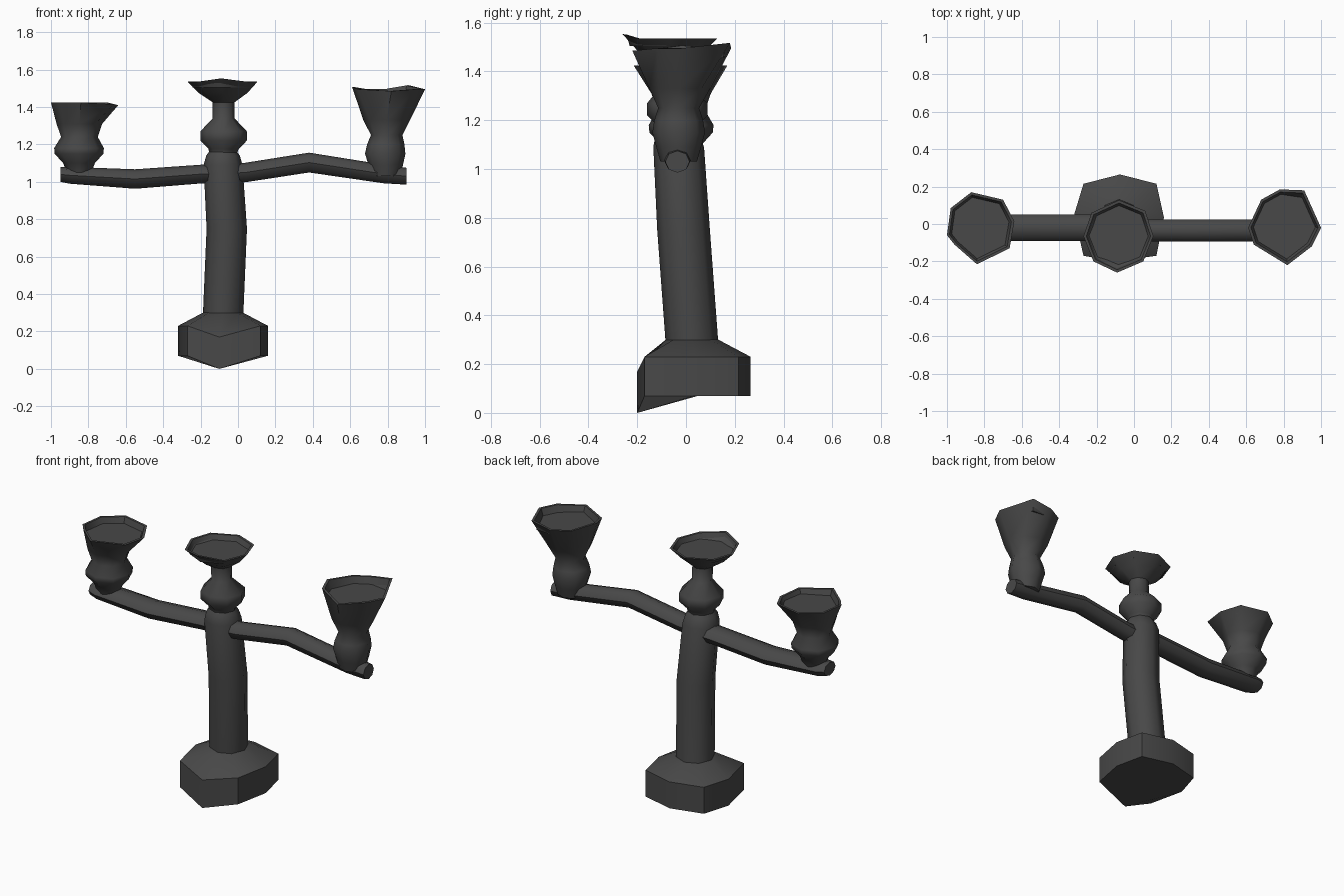
import bpy, bmesh, math
from mathutils import Vector

cube = bpy.data.objects.get("Cube")
if cube:
    bpy.data.objects.remove(cube, do_unlink=True)

iron = bpy.data.materials.new("dark iron")
iron.use_nodes = True
colour = (0.065, 0.065, 0.065, 1)
iron.diffuse_color = colour
iron.node_tree.nodes["Principled BSDF"].inputs["Base Color"].default_value = colour
iron.node_tree.nodes["Principled BSDF"].inputs["Roughness"].default_value = 0.8

SIDES = 8
ANGLES = [math.tau * i / SIDES for i in range(SIDES)]


def ring(x, y, z, r):
    """Flat octagon around a vertical axis."""
    return [Vector((x + r * math.cos(a), y + r * math.sin(a), z)) for a in ANGLES]


def arm_ring(x, y, z, ry, rz):
    """Upright octagon around the x axis."""
    return [Vector((x, y + ry * math.cos(a), z + rz * math.sin(a))) for a in ANGLES]


def outline(points, z, lifts=None):
    """Irregular octagon at one height, with some corners raised or lowered."""
    lifts = lifts or {}
    return [Vector((x, y, z + lifts.get(i, 0))) for i, (x, y) in enumerate(points)]


def hollow(rim, inset=0.92, depth=0.03):
    """Rim followed by the inner lip and the sunken floor of a cup."""
    mid = sum(rim, Vector()) / SIDES
    lip = [mid + (p - mid) * inset for p in rim]
    floor_z = min(p.z for p in rim) - depth
    floor = [Vector((*(mid + (p - mid) * 0.85).xy, floor_z)) for p in rim]
    return [rim, lip, floor]


def loft(name, rings):
    """Skin the rings in order and cap both ends."""
    bm = bmesh.new()
    loops = [[bm.verts.new(p) for p in r] for r in rings]
    for a, b in zip(loops, loops[1:]):
        for i in range(SIDES):
            j = (i + 1) % SIDES
            bm.faces.new((a[i], a[j], b[j], b[i]))
    bm.faces.new(loops[0][::-1])
    bm.faces.new(loops[-1])
    bmesh.ops.recalc_face_normals(bm, faces=bm.faces)
    mesh = bpy.data.meshes.new(name)
    bm.to_mesh(mesh)
    bm.free()
    mesh.materials.append(iron)
    ob = bpy.data.objects.new(name, mesh)
    bpy.context.collection.objects.link(ob)
    bpy.ops.object.select_all(action="DESELECT")
    ob.select_set(True)
    bpy.context.view_layer.objects.active = ob
    bpy.ops.object.shade_smooth_by_angle(angle=math.radians(48))
    return ob


# Foot: chunky block with one corner drooping at the front
foot = [(0.16, 0.035), (0.12, 0.215), (-0.075, 0.265), (-0.27, 0.215),
        (-0.32, 0.05), (-0.27, -0.17), (-0.1, -0.2), (0.12, -0.17)]
loft("foot", [outline(foot, 0.07, {6: -0.07}),
              outline(foot, 0.23, {6: -0.06}),
              ring(-0.08, 0.025, 0.3, 0.108)])

# Leaning column with a domed top
loft("column", [ring(-0.08, 0.025, 0.28, 0.108),
                ring(-0.06, -0.01, 0.75, 0.108),
                ring(-0.08, -0.03, 1.09, 0.104),
                ring(-0.08, -0.035, 1.14, 0.09),
                ring(-0.08, -0.035, 1.18, 0.06)])

# Middle knob, neck and shallow cup
middle_rim = [(0.104, -0.065), (0.06, 0.07), (-0.08, 0.128), (-0.227, 0.06),
              (-0.27, -0.065), (-0.217, -0.2), (-0.09, -0.26), (0.05, -0.2)]
loft("middle_cup", [ring(-0.08, -0.035, 1.15, 0.075),
                    ring(-0.077, -0.035, 1.175, 0.08),
                    ring(-0.077, -0.035, 1.22, 0.124),
                    ring(-0.077, -0.035, 1.27, 0.124),
                    ring(-0.077, -0.045, 1.34, 0.058),
                    ring(-0.077, -0.05, 1.425, 0.058),
                    ring(-0.08, -0.06, 1.475, 0.13)]
     + hollow(outline(middle_rim, 1.535, {6: 0.018})))

# Bent side arms
loft("left_arm", [arm_ring(-0.06, -0.035, 1.045, 0.058, 0.052),
                  arm_ring(0.04, -0.035, 1.05, 0.058, 0.052),
                  arm_ring(0.38, -0.035, 1.103, 0.058, 0.053),
                  arm_ring(0.78, -0.035, 1.042, 0.058, 0.05),
                  arm_ring(0.9, -0.035, 1.03, 0.05, 0.045)])
loft("right_arm", [arm_ring(-0.08, -0.02, 1.045, 0.07, 0.05),
                   arm_ring(-0.19, -0.02, 1.042, 0.07, 0.05),
                   arm_ring(-0.55, -0.02, 1.015, 0.07, 0.052),
                   arm_ring(-0.9, -0.02, 1.035, 0.07, 0.045),
                   arm_ring(-0.95, -0.02, 1.04, 0.055, 0.04)])

# Tall flared cup with a bulging stem
left_rim = [(1.0, -0.02), (0.91, 0.18), (0.78, 0.185), (0.68, 0.13),
            (0.61, -0.02), (0.64, -0.11), (0.82, -0.22), (0.95, -0.12)]
loft("left_cup", [ring(0.79, -0.03, 1.03, 0.075),
                  ring(0.79, -0.03, 1.09, 0.092),
                  ring(0.787, -0.03, 1.15, 0.108),
                  ring(0.79, -0.03, 1.2, 0.1),
                  ring(0.795, -0.03, 1.25, 0.084),
                  ring(0.795, -0.025, 1.33, 0.125)]
     + hollow(outline(left_rim, 1.495, {1: 0.022, 4: 0.012, 6: -0.01})))

# Low cup with a wide knob
right_rim = [(-0.64, 0.015), (-0.7, 0.13), (-0.87, 0.17), (-0.98, 0.085),
             (-1.0, -0.06), (-0.96, -0.11), (-0.84, -0.215), (-0.665, -0.13)]
loft("right_cup", [ring(-0.85, -0.02, 1.05, 0.065),
                   ring(-0.85, -0.02, 1.1, 0.085),
                   ring(-0.85, -0.02, 1.15, 0.13),
                   ring(-0.85, -0.02, 1.18, 0.133),
                   ring(-0.848, -0.02, 1.24, 0.098),
                   ring(-0.848, -0.02, 1.31, 0.122)]
     + hollow(outline(right_rim, 1.425, {0: -0.015, 7: -0.01}), depth=0.02))
